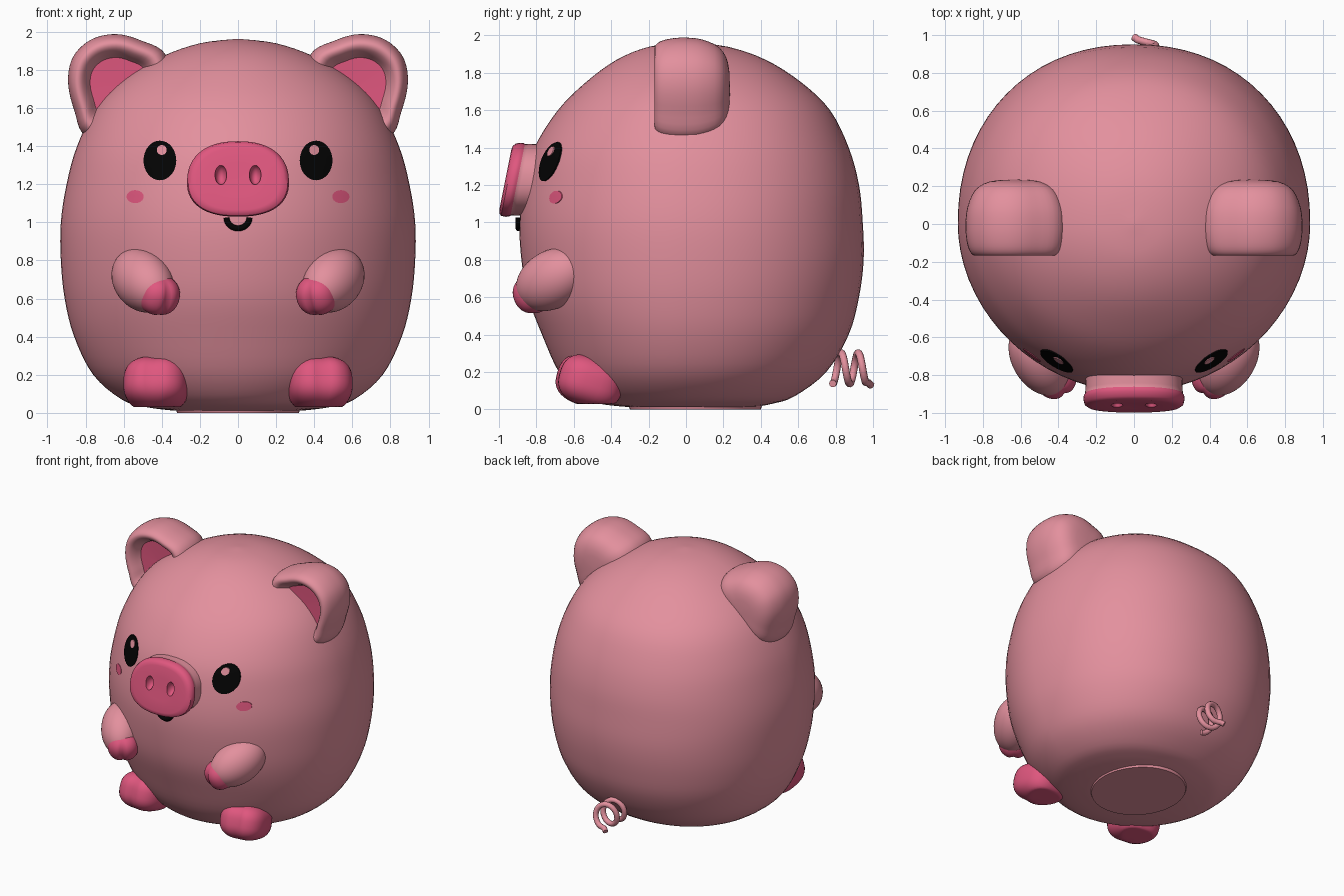
import bpy, bmesh, math
from mathutils import Vector

if "Cube" in bpy.data.objects:
    bpy.data.objects.remove(bpy.data.objects["Cube"])


def material(name, rgb):
    m = bpy.data.materials.new(name)
    m.use_nodes = True
    m.diffuse_color = (*rgb, 1)
    bsdf = m.node_tree.nodes["Principled BSDF"]
    bsdf.inputs["Base Color"].default_value = (*rgb, 1)
    bsdf.inputs["Roughness"].default_value = 0.6
    return m


SKIN = material("soft pink", (0.77, 0.28, 0.34))
ROSE = material("deep rose", (0.74, 0.095, 0.21))
BLACK = material("black", (0.001, 0.001, 0.001))


def smooth(ob, angle=50):
    bpy.ops.object.select_all(action='DESELECT')
    ob.select_set(True)
    bpy.context.view_layer.objects.active = ob
    bpy.ops.object.shade_smooth_by_angle(angle=math.radians(angle))


def finish(name, bm, mats, angle=50):
    bmesh.ops.recalc_face_normals(bm, faces=bm.faces)
    me = bpy.data.meshes.new(name)
    bm.to_mesh(me)
    bm.free()
    for m in mats:
        me.materials.append(m)
    ob = bpy.data.objects.new(name, me)
    bpy.context.collection.objects.link(ob)
    smooth(ob, angle)
    return ob


def loft(name, rings, mats, rose_from=None):
    """Skin closed rings; bands from index rose_from on use the second material."""
    bm = bmesh.new()
    rows = [[bm.verts.new(p) for p in ring] for ring in rings]
    n = len(rows[0])
    for i, (a, b) in enumerate(zip(rows, rows[1:])):
        for j in range(n):
            k = (j + 1) % n
            f = bm.faces.new((a[j], a[k], b[k], b[j]))
            f.material_index = int(rose_from is not None and i >= rose_from)
    bm.faces.new(rows[0])
    bm.faces.new(rows[-1]).material_index = int(rose_from is not None)
    return finish(name, bm, mats)


def spline(points, steps, closed=False):
    """Catmull-Rom samples through the points."""
    pts = [Vector(p) for p in points]
    n = len(pts)
    get = (lambda i: pts[i % n]) if closed else (lambda i: pts[max(0, min(n - 1, i))])
    out = []
    for i in range(n if closed else n - 1):
        a, b, c, d = (get(i + k) for k in (-1, 0, 1, 2))
        for s in range(steps):
            t = s / steps
            out.append(0.5 * (2 * b + (c - a) * t + (2 * a - 5 * b + 4 * c - d) * t ** 2
                              + (3 * b - a - 3 * c + d) * t ** 3))
    return out if closed else out + [pts[-1]]


def angles(n):
    return [2 * math.pi * i / n for i in range(n)]


def spow(v, e):
    return math.copysign(abs(v) ** e, v)


# Body: height, half width, front depth, back depth
PROFILE = spline([
    (.012, .34, .3, .36), (.03, .48, .46, .46), (.07, .61, .57, .58), (.2, .76, .68, .75),
    (.4, .86, .77, .87), (.6, .91, .845, .925), (.8, .93, .88, .95), (1, .93, .89, .945),
    (1.2, .9, .865, .925), (1.4, .845, .81, .87), (1.6, .745, .685, .77),
    (1.75, .6, .535, .615), (1.87, .4, .37, .425), (1.94, .2, .195, .22),
    (1.963, .01, .01, .01)], 4)
BACK_POWER, FRONT_POWER = .93, 1.03  # back is fuller than the face
rings = []
for z, w, f, b in PROFILE:
    ring = []
    for t in angles(72):
        c, s = math.cos(t), math.sin(t)
        e, depth = (BACK_POWER, b) if s > 0 else (FRONT_POWER, f)
        ring.append((w * spow(c, e), depth * spow(s, e), z))
    rings.append(ring)
loft("body", rings, [SKIN])

# Flat base pad
loft("base_pad", [[(r * math.cos(t), .05 + (r + .03) * math.sin(t), z) for t in angles(48)]
                  for r, z in ((.32, 0), (.33, .03))], [SKIN])


def front_y(x, z):
    """Depth of the body's front surface."""
    for p, q in zip(PROFILE, PROFILE[1:]):
        if p[0] <= z <= q[0]:
            m = p.lerp(q, (z - p[0]) / (q[0] - p[0]))
            k = 1 - abs(x / m[1]) ** (2 / FRONT_POWER)
            return -m[2] * max(0, k) ** (FRONT_POWER / 2)
    return 0


def patch(name, cx, cz, rx, rz, mat, lift=.007):
    """Thin oval plate that follows the body's front."""
    rings = []
    for k, h in ((1, -.01), (1, lift), (.75, lift), (.5, lift), (.25, lift), (.02, lift)):
        ring = []
        for t in angles(32):
            x, z = cx + k * rx * math.cos(t), cz + k * rz * math.sin(t)
            ring.append((x, front_y(x, z) - h, z))
        rings.append(ring)
    loft(name, rings, [mat])


def blob(name, loc, size, turn, mat, power=1.0, crease=0.0, floor=None):
    """Rounded lump pointing along -y, with an optional cleft at its tip."""
    bm = bmesh.new()
    bmesh.ops.create_uvsphere(bm, u_segments=40, v_segments=28, radius=1)
    for v in bm.verts:
        c = v.co
        groove = crease * math.exp(-(c.x / .14) ** 2) * max(0, -c.y) ** 2
        p = Vector([spow(a, power) * s for a, s in zip(c, size)]) * (1 - groove)
        p.rotate(turn)
        v.co = p + Vector(loc)
        if floor is not None:
            v.co.z = max(v.co.z, floor)
    return finish(name, bm, [mat], 70)


def aim(direction):
    """Rotation taking -y to the direction, keeping z up."""
    return Vector(direction).to_track_quat('-Y', 'Z')


# Ear outline (x, z) and its cross-section (scale, y)
EAR = spline([(.79, 0, 1.45), (.86, 0, 1.59), (.892, 0, 1.74), (.865, 0, 1.87),
              (.77, 0, 1.96), (.64, 0, 1.988), (.51, 0, 1.955), (.38, 0, 1.88),
              (.36, 0, 1.68), (.55, 0, 1.48)], 5, closed=True)
EAR_SECTION = spline([(.04, .235), (.5, .225), (.8, .18), (.96, .09), (1, 0), (.985, -.075),
                      (.93, -.135), (.84, -.165), (.74, -.162), (.65, -.135), (.58, -.1),
                      (.55, -.085)], 3)
EAR_MID = Vector((.635, 0, 1.715))

for side, s in (("left", 1), ("right", -1)):
    rings = []
    for k, y in EAR_SECTION + [Vector((.05, -.08))]:
        ring = [EAR_MID + (p - EAR_MID) * k for p in EAR]
        rings.append([(s * p.x, y, p.z) for p in ring])
    loft(side + "_ear", rings, [SKIN, ROSE], rose_from=len(EAR_SECTION) - 1)

    # Face markings
    patch(side + "_eye", s * .41, 1.325, .086, .104, BLACK)
    patch(side + "_eye_glint", s * .4, 1.38, .026, .026, SKIN, .0125)
    patch(side + "_cheek", s * .54, 1.135, .045, .034, ROSE, .004)

    # Arm with a cloven hand
    reach = aim((-s * .45, -.75, -.42))
    blob(side + "_arm", (s * .5, -.715, .695), (.145, .22, .155), reach, SKIN)
    blob(side + "_hand", (s * .417, -.815, .62), (.11, .105, .105), reach, ROSE, .9, .17)

    # Cloven foot, toes tipped up
    blob(side + "_foot", (s * .43, -.515, .15), (.17, .18, .135), aim((s * .12, -1, .3)),
         ROSE, .76, .12, .03)

# Snout: tilted rounded oval, (scale, y) sections
SNOUT = [(.95, -.68), (.955, -.8), (.965, -.88), (.97, -.9), (.995, -.908), (1, -.925),
         (.975, -.95), (.91, -.962), (.82, -.966), (.4, -.964), (.03, -.962)]
rings = []
for k, y in SNOUT:
    ring = []
    for t in angles(56):
        x, z = k * .267 * spow(math.cos(t), .85), k * .198 * spow(math.sin(t), .85)
        ring.append((x * (1 - .25 * z), y + .2 * z, 1.228 + z))
    rings.append(ring)
snout = loft("snout", rings, [SKIN, ROSE], rose_from=3)

# Nostrils cut into the snout
for s in (1, -1):
    cutter = blob("nostril_cutter", (s * .09, -.965, 1.25), (.031, .05, .052), aim((0, -1, 0)), ROSE)
    cutter.hide_render = True
    mod = snout.modifiers.new("nostril", 'BOOLEAN')
    mod.operation = 'DIFFERENCE'
    mod.solver = 'EXACT'
    mod.material_mode = 'TRANSFER'
    mod.object = cutter
    bpy.context.view_layer.objects.active = snout
    bpy.ops.object.modifier_apply(modifier=mod.name)
    bpy.data.objects.remove(cutter)
smooth(snout, 40)


def tube(name, points, radius, mat):
    cu = bpy.data.curves.new(name, 'CURVE')
    cu.dimensions = '3D'
    cu.bevel_depth = radius
    cu.bevel_resolution = 3
    cu.use_fill_caps = True
    sp = cu.splines.new('POLY')
    sp.points.add(len(points) - 1)
    for p, co in zip(sp.points, points):
        p.co = (*co, 1)
    cu.materials.append(mat)
    ob = bpy.data.objects.new(name, cu)
    bpy.context.collection.objects.link(ob)


# Smiling mouth
arc = [math.pi * (1 + i / 20) for i in range(21)]
tube("mouth", [(.06 * math.cos(t), front_y(0, 1) - .006, 1.025 + .056 * math.sin(t)) for t in arc],
     .016, BLACK)

# Curly tail
coil = [(.04 + .075 * math.sin(t), .83 + .0145 * t, .22 + .082 * math.cos(t))
        for t in (i * math.pi / 16 for i in range(-16, 47))]
tube("tail", coil + [(.02, .975, .142), (0, .99, .128)], .02, SKIN)
